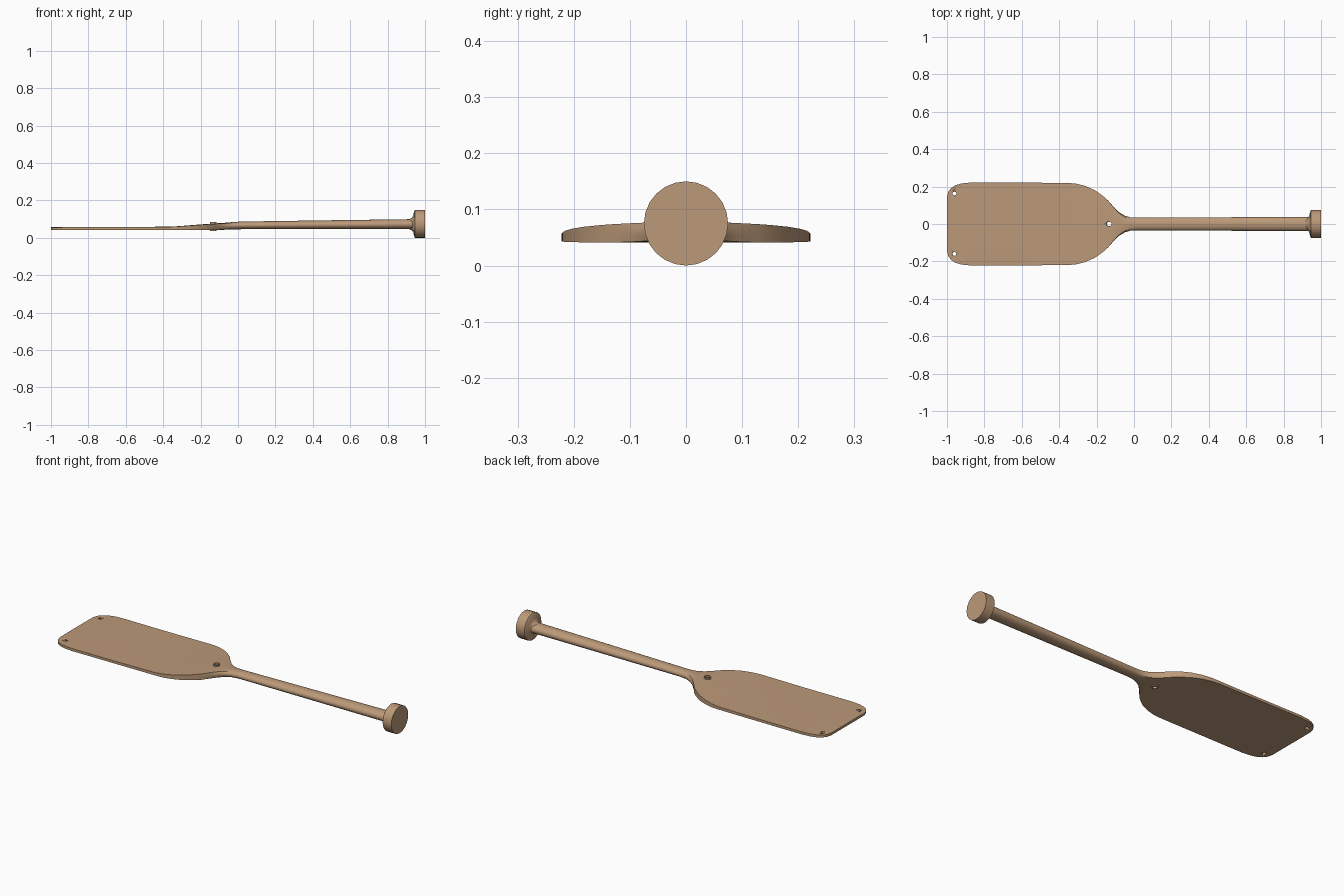
import bpy, bmesh, math
from mathutils import Matrix

if "Cube" in bpy.data.objects:
    bpy.data.objects.remove(bpy.data.objects["Cube"])

wood = bpy.data.materials.new("tan wood")
wood.diffuse_color = (0.50, 0.32, 0.19, 1)
wood.use_nodes = True
wood.node_tree.nodes["Principled BSDF"].inputs["Base Color"].default_value = wood.diffuse_color


def finish(name, bm, angle=35):
    bmesh.ops.recalc_face_normals(bm, faces=bm.faces)
    me = bpy.data.meshes.new(name)
    bm.to_mesh(me)
    bm.free()
    ob = bpy.data.objects.new(name, me)
    bpy.context.collection.objects.link(ob)
    me.materials.append(wood)
    bpy.ops.object.select_all(action='DESELECT')
    ob.select_set(True)
    bpy.context.view_layer.objects.active = ob
    bpy.ops.object.shade_smooth_by_angle(angle=math.radians(angle))
    return ob


def loft(name, rings, closed=False):
    bm = bmesh.new()
    loops = [[bm.verts.new(p) for p in r] for r in rings]
    n = len(loops[0])
    pairs = list(zip(loops, loops[1:]))
    if closed:
        pairs.append((loops[-1], loops[0]))
    for a, b in pairs:
        for i in range(n):
            j = (i + 1) % n
            bm.faces.new((a[i], a[j], b[j], b[i]))
    if not closed:
        bm.faces.new(loops[0])
        bm.faces.new(loops[-1])
    return finish(name, bm)


def section(x, w, z0, z1, t, n=32):
    """Cross-section blending an ellipse (t=0) into a slab (t=1)."""
    pts = []
    for i in range(n):
        a = 2 * math.pi * i / n
        c, s = math.cos(a), math.sin(a)
        m = max(abs(c), abs(s))
        k = (1 - t) + t / m
        crown = 1 - 0.12 * t * abs(c * k) ** 2 if s > 0 else 1
        pts.append((x, w * c * k, (z0 + z1) / 2 + (z1 - z0) / 2 * s * k * crown))
    return pts


def circle(c, r, axis, n=24):
    out = []
    for i in range(n):
        a = 2 * math.pi * i / n
        u, v = r * math.cos(a), r * math.sin(a)
        out.append((c[0], c[1] + u, c[2] + v) if axis == 'x' else (c[0] + u, c[1] + v, c[2]))
    return out


# Blade flowing through the neck into the shaft: x, half width, bottom, top, squareness
stations = [
    (-1.0, 0.145, 0.043, 0.057, 1), (-0.993, 0.172, 0.043, 0.057, 1),
    (-0.978, 0.192, 0.043, 0.057, 1), (-0.955, 0.207, 0.043, 0.057, 1),
    (-0.92, 0.217, 0.043, 0.058, 1), (-0.87, 0.222, 0.043, 0.058, 1),
    (-0.6, 0.221, 0.043, 0.058, 1), (-0.36, 0.220, 0.043, 0.060, 1),
    (-0.31, 0.216, 0.042, 0.063, 1), (-0.26, 0.203, 0.042, 0.067, 1),
    (-0.21, 0.181, 0.041, 0.071, 1), (-0.17, 0.153, 0.041, 0.074, 1),
    (-0.14, 0.127, 0.041, 0.076, 1), (-0.11, 0.093, 0.042, 0.078, 0.9),
    (-0.08, 0.063, 0.043, 0.080, 0.7), (-0.05, 0.045, 0.044, 0.082, 0.4),
    (-0.02, 0.036, 0.045, 0.085, 0.15), (0.02, 0.034, 0.046, 0.087, 0),
    (0.5, 0.036, 0.046, 0.094, 0), (0.95, 0.038, 0.046, 0.100, 0),
]
paddle = loft("blade_and_shaft", [section(*s) for s in stations])

# Holes through the tip corners and the neck
for x, y, r in ((-0.96, 0.163, 0.010), (-0.96, -0.160, 0.010), (-0.132, 0, 0.014)):
    cutter = loft("hole_cutter", [circle((x, y, -0.05), r, 'z', 16),
                                  circle((x, y, 0.2), r, 'z', 16)])
    cutter.hide_render = True
    cutter.hide_set(True)
    cutter.display_type = 'WIRE'
    mod = paddle.modifiers.new("hole", 'BOOLEAN')
    mod.object = cutter
    mod.operation = 'DIFFERENCE'
    mod.solver = 'EXACT'

# Bake the holes, then drop the cutters
deps = bpy.context.evaluated_depsgraph_get()
baked = bpy.data.meshes.new_from_object(paddle.evaluated_get(deps))
paddle.modifiers.clear()
paddle.data = baked
for ob in [o for o in bpy.data.objects if o.name.startswith("hole_cutter")]:
    bpy.data.objects.remove(ob)

# Small collar lining the neck hole
loft("neck_collar", [circle((-0.132, 0, z), r, 'z', 16) for z, r in
                     ((0.036, 0.012), (0.036, 0.018), (0.084, 0.018), (0.084, 0.012))], True)

# End knob with a small fillet onto the shaft
loft("end_knob", [circle((x, 0, 0.075 - dz), r, 'x') for x, r, dz in
                  ((0.915, 0.026, 0.002), (0.93, 0.034, 0.001), (0.938, 0.046, 0),
                   (0.941, 0.066, 0), (0.947, 0.075, 0), (1.0, 0.075, 0))])
